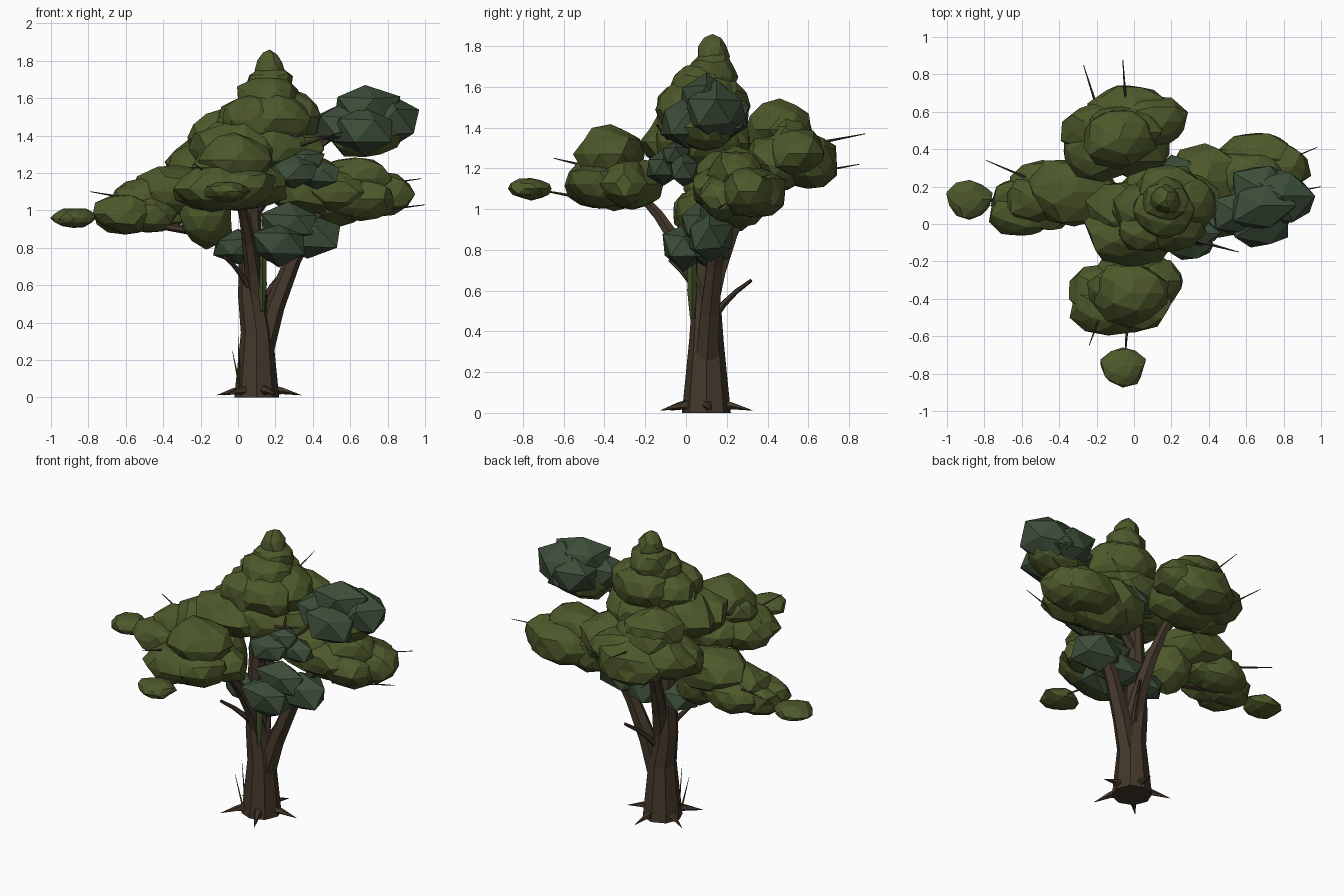
import bpy
import bmesh
import math
import random
from mathutils import Vector

random.seed(7)
if "Cube" in bpy.data.objects:
    bpy.data.objects.remove(bpy.data.objects["Cube"], do_unlink=True)


def material(name, red, green, blue):
    colour = (red, green, blue, 1)
    mat = bpy.data.materials.new(name)
    mat.use_nodes = True
    mat.diffuse_color = colour
    mat.node_tree.nodes["Principled BSDF"].inputs["Base Color"].default_value = colour
    return mat


OLIVE = material("olive leaves", .075, .1, .024)
PINE = material("dark pine leaves", .045, .075, .04)
BARK = material("brown bark", .056, .038, .024)
VINE = material("vine green", .06, .09, .022)


def finish(bm, name, mat):
    """Turn a bmesh into a flat-shaded, single-colour object."""
    bmesh.ops.recalc_face_normals(bm, faces=bm.faces)
    mesh = bpy.data.meshes.new(name)
    bm.to_mesh(mesh)
    bm.free()
    mesh.materials.append(mat)
    bpy.context.collection.objects.link(bpy.data.objects.new(name, mesh))


def add_blob(bm, centre, half, detail, rough):
    """Add one rough, faceted ellipsoid."""
    for v in bmesh.ops.create_icosphere(bm, subdivisions=detail, radius=1)["verts"]:
        v.co = centre + v.co * half * random.uniform(1 - rough, 1 + rough)


def foliage(name, mat, centre, width, depth=.7, height=.6, lobes=5):
    """A clump: a slanted ring of lobes with one more on top; width is half the span."""
    detail, rough = (1, .18) if mat == PINE else (2, .1)
    half = Vector((width, width * depth, width * height))
    centre = Vector(centre)
    bm = bmesh.new()
    if lobes == 1:
        add_blob(bm, centre, half, detail, rough)
    else:
        lobe = half * .64
        for k in range(lobes):
            angle = math.tau * k / lobes
            shift = Vector((math.cos(angle), math.sin(angle), random.uniform(-.7, .1))) * half * .38
            shift.y += shift.x * .45
            add_blob(bm, centre + shift, lobe * random.uniform(.92, 1.1), detail, rough)
        add_blob(bm, centre + Vector((0, 0, half.z * .36)), lobe, detail, rough)
    finish(bm, name, mat)


def add_tube(bm, points, radii, sides):
    rings = []
    for i, (point, radius) in enumerate(zip(points, radii)):
        along = points[min(i + 1, len(points) - 1)] - points[max(i - 1, 0)]
        turn = Vector((0, 0, 1)).rotation_difference(along)
        angles = [math.tau * k / sides for k in range(sides)]
        rings.append([bm.verts.new(point + turn @ Vector((math.cos(a), math.sin(a), 0)) * radius)
                      for a in angles])
    for low, high in zip(rings, rings[1:]):
        for k in range(sides):
            n = (k + 1) % sides
            bm.faces.new((low[k], low[n], high[n], high[k]))
    bm.faces.new(rings[0])
    bm.faces.new(rings[-1])


def limb(name, start, end, radius, sides=6, steps=4):
    """A tapering limb that leaves upward and then spreads outward."""
    start, end = Vector(start), Vector(end)
    bend = start.lerp(end, .3)
    bend.z = start.lerp(end, .6).z
    times = [k / steps for k in range(steps + 1)]
    path = [start.lerp(bend, t).lerp(bend.lerp(end, t), t) for t in times]
    bm = bmesh.new()
    add_tube(bm, path, [radius * (1 - .65 * t) for t in times], sides)
    finish(bm, name, BARK)


# Trunk, flared at the foot, leaning slightly above the fork
heart = Vector((.1, .09, 0))
heights = (0, .35, .55, .75, 1.4)
bm = bmesh.new()
add_tube(bm, [heart + Vector((-.03 if z > .5 else 0, .01, z)) for z in heights],
         (.12, .085, .07, .065, .03), 8)
finish(bm, "trunk", BARK)

# Main limbs
limb("right_limb", (.12, .1, .22), (.55, .2, 1.15), .065)
limb("front_limb", (.1, .1, .5), (0, -.25, 1.1), .055)
limb("back_limb", (.1, .1, .5), (0, .4, 1.2), .06)
limb("left_limb", (.1, .1, .8), (-.8, .13, .97), .035)
limb("upper_limb", (.1, .1, 1), (.7, .1, 1.5), .03)

# Bare side branches
limb("front_stub", (.1, .1, .5), (-.07, -.08, .75), .025)
limb("back_stub", (.1, .1, .4), (.22, .32, .65), .025)

# Root spikes around the base
bm = bmesh.new()
for k in range(5):
    angle = math.tau * k / 5 + .14
    out = Vector((math.cos(angle), math.sin(angle), 0))
    path = [heart + out * reach + Vector((0, 0, rise))
            for reach, rise in ((.08, .04), (.14, .035), (.24, .012))]
    add_tube(bm, path, (.03, .018, .001), 5)
finish(bm, "root_spikes", BARK)

# Thin twigs poking out of the leaves, each aimed away from the trunk
bm = bmesh.new()
for tip in ((-.27, .85, 1.22), (-.06, .88, 1.37), (-.79, .34, 1.1), (.98, .41, 1.17),
            (1, .2, 1.03), (-.24, -.65, 1.25), (-.05, -.75, 1.1), (.56, -.15, 1.42)):
    tip = Vector(tip)
    add_tube(bm, [tip * Vector((.6, .6, .95)), tip], (.011, .002), 4)
finish(bm, "twigs", BARK)

# Hanging vine between the limbs
bm = bmesh.new()
add_tube(bm, [heart + Vector((.03, -.06, z)) for z in (.46, .6, .85)], (.01, .024, .02), 4)
finish(bm, "hanging_vine", VINE)

# Grass blades beside the trunk
bm = bmesh.new()
for k in range(3):
    foot = heart + Vector((-.09, -.03 * k, .05))
    add_tube(bm, [foot, foot + Vector((.02 - .03 * k, -.02, .36 - .08 * k))], (.007, .001), 4)
finish(bm, "grass_blades", VINE)

# Olive foliage
foliage("front_foliage", OLIVE, (-.04, -.36, 1.16), .32)
foliage("front_cap", OLIVE, (-.02, -.37, 1.27), .2, .85, .7, lobes=1)
foliage("front_tip", OLIVE, (-.06, -.76, 1.1), .12, .9, .45, lobes=1)
foliage("left_foliage", OLIVE, (-.52, .13, 1), .27)
foliage("left_cap", OLIVE, (-.32, .17, 1.1), .24, .8, .6, lobes=1)
foliage("left_inner", OLIVE, (-.17, .1, .97), .15, 1, 1.1, lobes=1)
foliage("left_tip", OLIVE, (-.88, .13, .96), .12, .9, .45, lobes=1)
foliage("back_foliage", OLIVE, (-.06, .49, 1.27), .34)
foliage("back_cap", OLIVE, (-.08, .46, 1.39), .2, .8, .7, lobes=1)
foliage("crown_base", OLIVE, (.1, .06, 1.34), .36)
foliage("crown_middle", OLIVE, (.16, .07, 1.51), .28, .8, .75)
foliage("crown_peak", OLIVE, (.17, .13, 1.65), .13, .9, 1.1, lobes=1)
foliage("crown_tip", OLIVE, (.17, .13, 1.75), .08, 1, 1.3, lobes=1)
foliage("right_foliage", OLIVE, (.62, .25, 1.1), .32)
foliage("right_inner", OLIVE, (.38, .23, 1.13), .22, .9, .8, lobes=1)
foliage("upper_right_core", OLIVE, (.68, .1, 1.4), .2, lobes=1)

# Dark, sharply faceted foliage
foliage("upper_dark", PINE, (.68, .1, 1.47), .29, .8, .7, lobes=4)
foliage("middle_dark", PINE, (.34, -.05, 1.22), .21, .6, .6, lobes=3)
foliage("rear_dark", PINE, (.25, .26, 1.22), .16, lobes=1)
foliage("lower_dark", PINE, (.27, .07, .86), .27, .65, .65, lobes=3)
foliage("lower_dark_tip", PINE, (0, .07, .8), .16, lobes=1)
